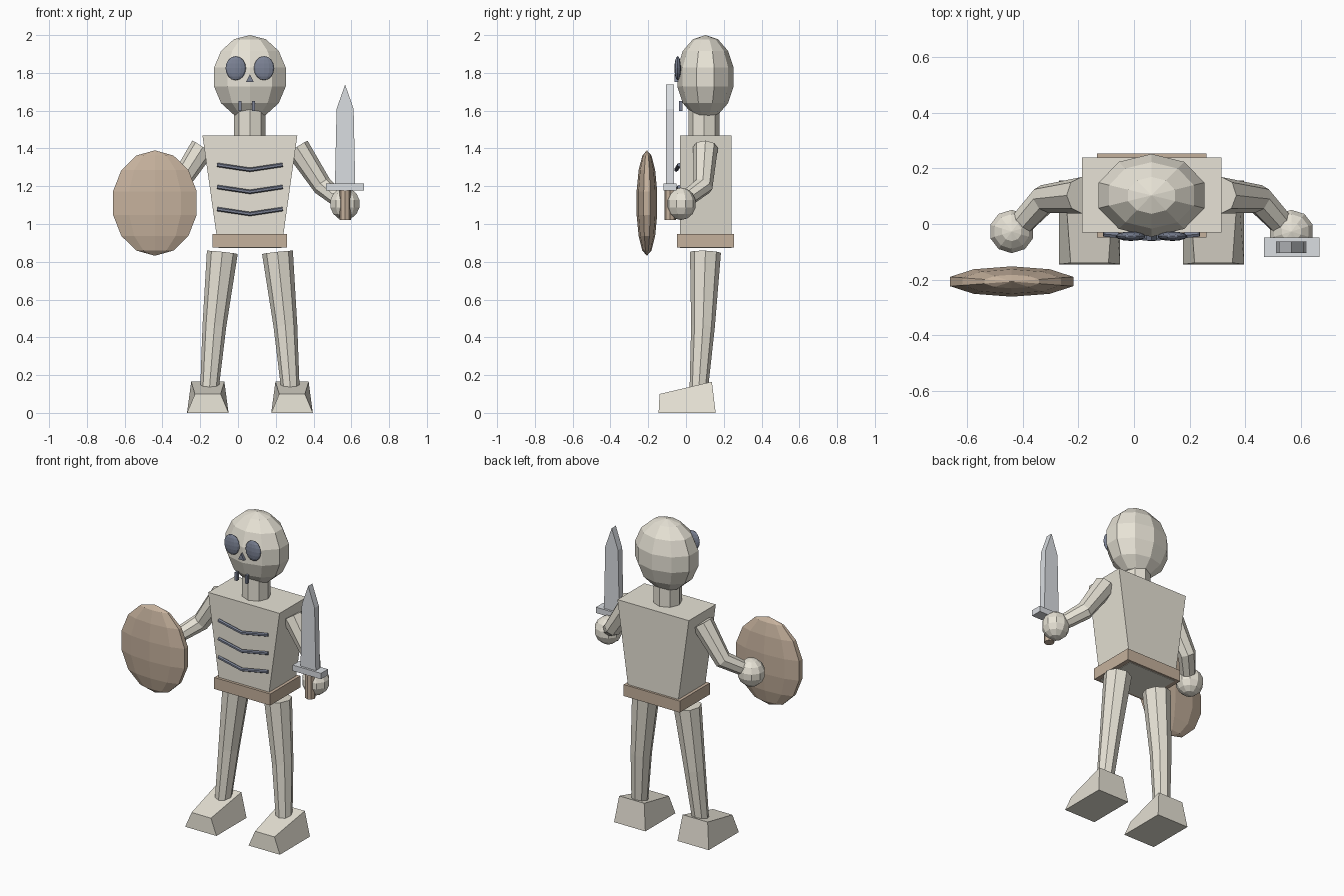
import bpy, bmesh, math
from mathutils import Vector

if "Cube" in bpy.data.objects:
    bpy.data.objects.remove(bpy.data.objects["Cube"])

CX = 0.063   # body centre line
CY = 0.103


def mat(name, col):
    m = bpy.data.materials.new(name)
    m.diffuse_color = (*col, 1)
    m.use_nodes = True
    m.node_tree.nodes["Principled BSDF"].inputs["Base Color"].default_value = m.diffuse_color
    return m


BONE = mat("bone", (0.80, 0.765, 0.67))
DARK = mat("dark", (0.20, 0.225, 0.30))
WOOD = mat("leather", (0.56, 0.44, 0.335))
STEEL = mat("steel", (0.70, 0.725, 0.755))


def finish(name, bm, material):
    bmesh.ops.recalc_face_normals(bm, faces=bm.faces[:])
    me = bpy.data.meshes.new(name)
    bm.to_mesh(me)
    bm.free()
    me.materials.append(material)
    ob = bpy.data.objects.new(name, me)
    bpy.context.collection.objects.link(ob)
    return ob


def ball(name, c, r, material, seg=10, rings=7):
    bm = bmesh.new()
    bmesh.ops.create_uvsphere(bm, u_segments=seg, v_segments=rings, radius=1)
    for v in bm.verts:
        v.co = Vector([c[i] + v.co[i] * r[i] for i in range(3)])
    return finish(name, bm, material)


def loft(name, rings, material):
    """Skin a closed solid through rings of equal point count."""
    bm = bmesh.new()
    loops = [[bm.verts.new(p) for p in ring] for ring in rings]
    n = len(loops[0])
    for a, b in zip(loops, loops[1:]):
        for i in range(n):
            j = (i + 1) % n
            bm.faces.new((a[i], a[j], b[j], b[i]))
    bm.faces.new(loops[0])
    bm.faces.new(loops[-1])
    return finish(name, bm, material)


def rect(x0, x1, y0, y1, z):
    return [(x0, y0, z), (x1, y0, z), (x1, y1, z), (x0, y1, z)]


def box(name, x0, x1, y0, y1, z0, z1, material):
    return loft(name, [rect(x0, x1, y0, y1, z0), rect(x0, x1, y0, y1, z1)], material)


def plate(name, outline, y0, y1, material):
    """Extrude an x-z outline along y."""
    return loft(name, [[(x, y, z) for x, z in outline] for y in (y0, y1)], material)


def tube(name, pts, radii, material, sides=8, ref=(0, 1, 0)):
    pts = [Vector(p) for p in pts]
    rings = []
    for i, p in enumerate(pts):
        dirs = [(b - a).normalized() for a, b in zip(pts, pts[1:])][max(i - 1, 0):i + 1]
        t = sum(dirs, Vector()).normalized()
        u = Vector(ref)
        u = (u - t * u.dot(t)).normalized()
        w = t.cross(u)
        angs = [2 * math.pi * k / sides for k in range(sides)]
        rings.append([p + (u * math.cos(a) + w * math.sin(a)) * radii[i] for a in angs])
    return loft(name, rings, material)


# Skull and neck
ball("skull", (CX, CY, 1.778), (0.205, 0.153, 0.222), BONE)
tube("neck", [(CX, 0.095, 1.44), (CX, 0.095, 1.62)], [0.083, 0.083], BONE)

# Face details
for s, side in ((-1, "left"), (1, "right")):
    ball(side + "_eye_socket", (CX + s * 0.075, -0.044, 1.825), (0.054, 0.017, 0.064), DARK, 12, 8)
    x = CX - 0.016 + s * 0.036
    box(side + "_tooth_gap", x - 0.008, x + 0.008, -0.038, -0.018, 1.598, 1.65, DARK)
plate("nose_hole", [(CX - 0.02, 1.752), (CX + 0.02, 1.752), (CX, 1.793)], -0.06, -0.035, DARK)

# Torso and belt
loft("torso", [rect(CX - 0.167, CX + 0.167, -0.031, 0.24, 0.872),
               rect(CX - 0.251, CX + 0.251, -0.031, 0.24, 1.468)], BONE)
box("belt", CX - 0.197, CX + 0.197, -0.048, 0.254, 0.875, 0.948, WOOD)

# Rib lines
for i in range(3):
    z = 1.313 - i * 0.117
    tube(f"rib_{i + 1}", [(CX - 0.173, -0.036, z), (CX, -0.052, z - 0.026), (CX + 0.173, -0.036, z)],
         [0.011] * 3, DARK, 6, (0, 0, 1))

# Limbs, mirrored about the centre line
for s, side in ((-1, "left"), (1, "right")):
    def X(d):
        return CX + s * d
    tube(side + "_arm", [(X(0.25), 0.103, 1.405), (X(0.385), 0.09, 1.2), (X(0.49), -0.022, 1.115)],
         [0.066, 0.053, 0.043], BONE)
    ball(side + "_hand", (X(0.503), -0.027, 1.107), (0.083, 0.08, 0.086), BONE)
    tube(side + "_leg", [(X(0.146), 0.103, 0.85), (X(0.188), 0.09, 0.46), (X(0.214), 0.068, 0.13)],
         [0.082, 0.063, 0.049], BONE)
    f = X(0.223)
    top = [(f - 0.068, -0.14, 0.10), (f + 0.068, -0.14, 0.10),
           (f + 0.088, 0.137, 0.165), (f - 0.088, 0.137, 0.165)]
    loft(side + "_foot", [rect(f - 0.11, f + 0.11, -0.145, 0.157, 0), top], BONE)

# Shield
ball("shield", (-0.44, -0.207, 1.111), (0.239, 0.056, 0.279), WOOD)

# Sword
SX, SY = 0.567, -0.084
tube("sword_grip", [(SX, SY, 1.022), (SX, SY, 1.185)], [0.03, 0.03], WOOD)
box("sword_guard", SX - 0.1, SX + 0.1, SY - 0.035, SY + 0.035, 1.178, 1.215, STEEL)
plate("sword_blade", [(SX - 0.054, 1.2), (SX + 0.054, 1.2), (SX + 0.045, 1.61),
                      (SX, 1.738), (SX - 0.045, 1.61)], SY - 0.021, SY + 0.021, STEEL)
